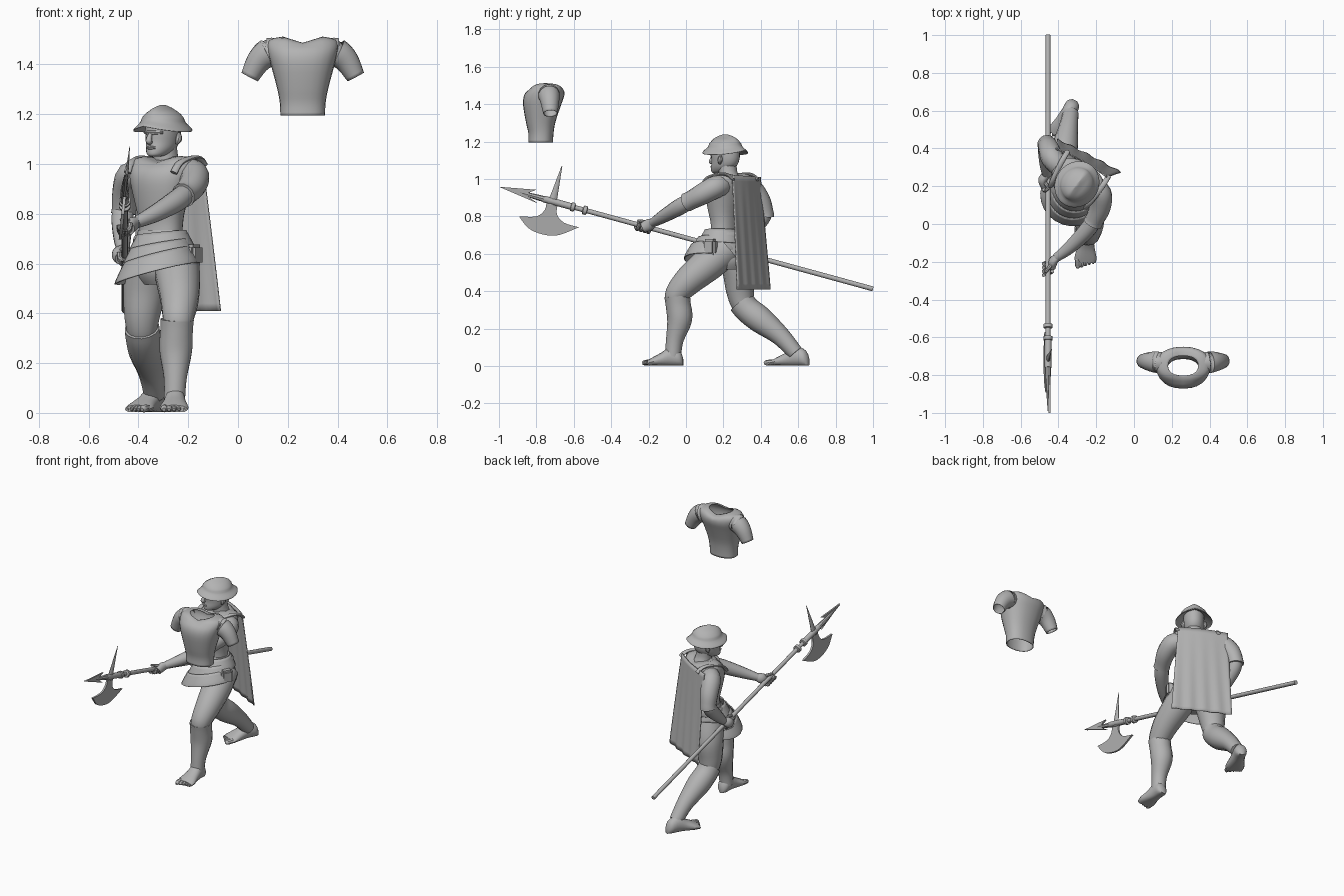
import bpy, bmesh, math
from mathutils import Vector, Matrix

cube = bpy.data.objects.get("Cube")
if cube:
    bpy.data.objects.remove(cube, do_unlink=True)

grey = bpy.data.materials.new("plain_grey")
grey.use_nodes = True
grey.diffuse_color = (0.45, 0.45, 0.45, 1)
grey.node_tree.nodes["Principled BSDF"].inputs["Base Color"].default_value = grey.diffuse_color
made = []
TAU = 2 * math.pi
YAW = -0.547  # the body is turned towards its right


def finish(name, bm, solid=0):
    bmesh.ops.recalc_face_normals(bm, faces=bm.faces)
    mesh = bpy.data.meshes.new(name)
    bm.to_mesh(mesh)
    bm.free()
    obj = bpy.data.objects.new(name, mesh)
    bpy.context.collection.objects.link(obj)
    mesh.materials.append(grey)
    if solid:
        mod = obj.modifiers.new("thickness", "SOLIDIFY")
        mod.thickness = solid
    made.append(obj)
    return obj


def smooth_path(keys, steps=4):
    """Catmull-Rom through tuples of any length."""
    out = []
    for i in range(len(keys) - 1):
        a, b, c, d = keys[max(i - 1, 0)], keys[i], keys[i + 1], keys[min(i + 2, len(keys) - 1)]
        for k in range(steps):
            t = k / steps
            out.append(tuple(q + 0.5 * t * (r - p + t * (2 * p - 5 * q + 4 * r - s + t * (3 * (q - r) + s - p)))
                             for p, q, r, s in zip(a, b, c, d)))
    return out + [tuple(keys[-1])]


def loft(name, rings, caps=True, solid=0):
    bm = bmesh.new()
    rows = [[bm.verts.new(p) for p in ring] for ring in rings]
    n = len(rows[0])
    for a, b in zip(rows, rows[1:]):
        for i in range(n):
            bm.faces.new((a[i], a[(i + 1) % n], b[(i + 1) % n], b[i]))
    if caps:
        bm.faces.new(rows[0])
        bm.faces.new(rows[-1])
    return finish(name, bm, solid)


def limb(name, keys, sides=14, steps=4, caps=True, solid=0, squash=1):
    """Round tube through (x, y, z, radius) keys."""
    pts = smooth_path(keys, steps)
    rings = []
    for i, p in enumerate(pts):
        t = Vector(pts[min(i + 1, len(pts) - 1)][:3]) - Vector(pts[max(i - 1, 0)][:3])
        t.normalize()
        ref = Vector((1, 0, 0)) if abs(t.x) < 0.9 else Vector((0, 1, 0))
        u = t.cross(ref).normalized()
        v = t.cross(u)
        rings.append([Vector(p[:3]) + p[3] * (math.cos(a) * u + squash * math.sin(a) * v)
                      for a in (TAU * k / sides for k in range(sides))])
    return loft(name, rings, caps, solid)


def stack(name, keys, place, sides=24, power=2.0, caps=True, solid=0, bend=None, steps=3):
    """Horizontal rings from (z, half width, front y, back y) keys."""
    rings = []
    for z, w, front, back in smooth_path(keys, steps):
        ring = []
        for k in range(sides):
            c, s = math.cos(TAU * k / sides), math.sin(TAU * k / sides)
            x = w * math.copysign(abs(c) ** (2 / power), c)
            y = (front + back) / 2 + (back - front) / 2 * math.copysign(abs(s) ** (2 / power), s)
            ring.append(place @ Vector((x, y, z + (bend(x, y, z) if bend else 0))))
        rings.append(ring)
    return loft(name, rings, caps, solid)


def plate(name, outline, thick):
    """Flat metal plate from a (y, z) outline, leaning with height."""
    bm = bmesh.new()
    face = bm.faces.new([bm.verts.new((-0.455 + (z - 0.88) * 0.1 - thick / 2, y, z)) for y, z in outline])
    ext = bmesh.ops.extrude_face_region(bm, geom=[face])
    bmesh.ops.translate(bm, vec=(thick, 0, 0), verts=[v for v in ext["geom"] if isinstance(v, bmesh.types.BMVert)])
    return finish(name, bm)


def placed(x, y, z, yaw=0):
    return Matrix.Translation((x, y, z)) @ Matrix.Rotation(yaw, 4, "Z")


# Breastplate shape, shared by the loose armour and the worn one
CHEST = [(0, .09, -.085, .047), (.05, .092, -.085, .05), (.11, .103, -.098, .06), (.2, .127, -.113, .09),
         (.25, .14, -.108, .107), (.285, .145, -.085, .105), (.307, .128, -.065, .09), (.317, .08, -.045, .06)]


def neck_dip(x, y, z):
    return -0.024 * max(0, z - 0.27) / 0.045 * max(0, 1 - abs(x) / 0.08)


loose = placed(.26, -.758, 1.195)
stack("loose_breastplate", CHEST, loose, power=2.3, caps=False, solid=.004, bend=neck_dip)
for side, label in ((1, "left"), (-1, "right")):
    limb("loose_sleeve_" + label,
         [(.26 + side * x, y, z, r) for x, y, z, r in
          ((.11, -.735, 1.45, .056), (.14, -.732, 1.446, .058), (.178, -.728, 1.412, .05), (.213, -.725, 1.35, .038))],
         caps=False, solid=.003)

# Torso, hips and neck
body = placed(-.30, .225, .715, YAW)
stack("breastplate", CHEST, body, power=2.3, bend=neck_dip)
stack("hips", [(-.2, .09, -.08, .09), (-.15, .12, -.11, .11), (-.07, .125, -.11, .09), (.02, .1, -.09, .06)], body)
limb("neck", [(-.285, .235, .98, .062), (-.29, .225, 1.03, .05), (-.295, .22, 1.09, .05)])

# Tilted skirt bands under a belt
stack("belt", [(0, .112, -.1, .075), (-.015, .12, -.11, .085), (-.04, .122, -.11, .085), (-.05, .118, -.105, .08)], body)
for k in range(3):
    g = .017 * k
    hem = placed(-.305 - .009 * k, .2 - .02 * k, .68 - .045 * k, YAW * .6)
    stack("skirt_band_%d" % (k + 1),
          [(.045, .1 + g, -.1 - g, .085 + g), (-.01, .13 + g, -.13 - g, .11 + g), (-.03, .137 + g, -.138 - g, .115 + g)],
          hem, caps=False, solid=.006, bend=lambda x, y, z: x * (.1 + .08 * k))

# Hip pouch
bm = bmesh.new()
bmesh.ops.create_cube(bm, size=1, matrix=placed(-.178, .13, .635, YAW) @ Matrix.Diagonal((.05, .075, .085, 1)))
bmesh.ops.bevel(bm, geom=bm.edges[:], offset=.012, segments=2, affect="EDGES")
finish("hip_pouch", bm)

# Head with face, turned with the body
head = placed(-.302, .21, 1.03, YAW - .1)
stack("head", [(0, .018, -.075, -.03), (.008, .036, -.085, .01), (.03, .052, -.085, .055), (.06, .06, -.08, .078),
               (.1, .064, -.082, .085), (.15, .06, -.075, .08), (.17, .03, -.04, .05)], head)


def on_head(keys):
    return [tuple(head @ Vector(k[:3])) + (k[3],) for k in keys]


limb("nose", on_head([(0, -.078, .1, .006), (0, -.09, .075, .011), (0, -.092, .062, .014), (0, -.08, .056, .008)]), 10)
limb("mouth", on_head([(-.022, -.077, .035, .004), (0, -.086, .036, .008), (.022, -.077, .035, .004)]), 8)
limb("brow", on_head([(-.045, -.06, .097, .006), (0, -.08, .096, .01), (.045, -.06, .097, .006)]), 8)
for side, label in ((1, "left"), (-1, "right")):
    limb("ear_" + label, on_head([(side * .062, .01, .05, .006), (side * .068, .016, .072, .014),
                                  (side * .066, .02, .095, .006)]), 8)

# Helmet with a drooping brim and a ridge along the crown
stack("helmet", [(.135, .06, -.07, .07), (.112, .108, -.12, .12), (.109, .113, -.126, .126), (.116, .112, -.124, .124),
                 (.138, .09, -.096, .096), (.158, .078, -.09, .09), (.178, .057, -.073, .073),
                 (.191, .033, -.048, .048), (.2, .004, -.014, .014)],
      head, sides=32, bend=lambda x, y, z: .008 * max(0, 1 - abs(x) / .03) if z > .15 else -.2 * abs(x) + .012)

# Arms: sleeves, forearms and gripping hands
limb("sleeve_left", [(-.22, .2, .965, .055), (-.178, .16, .957, .06), (-.18, .09, .92, .057), (-.208, .025, .885, .05),
                     (-.22, .002, .874, .051)])
limb("forearm_left", [(-.205, .03, .887, .042), (-.25, -.035, .85, .044), (-.335, -.12, .8, .035),
                      (-.41, -.178, .765, .024)])
limb("sleeve_right", [(-.385, .295, .96, .055), (-.43, .345, .95, .06), (-.45, .395, .885, .056), (-.458, .418, .82, .05),
                      (-.46, .42, .8, .052)])
limb("forearm_right", [(-.46, .42, .82, .044), (-.465, .39, .77, .044), (-.465, .31, .695, .034), (-.46, .26, .652, .025)])


def shaft_z(y):
    return 0.685 - 0.273 * y


def hand(label, wrist, y, side):
    zc = shaft_z(y)
    limb("palm_" + label, [wrist + (.024,), (-.455 + side * .028, y + .015, zc + .012, .032),
                           (-.455 + side * .02, y - .02, zc - .004, .026)], squash=.75)
    for f in range(4):
        fy = y + .02 - .02 * f
        limb("finger_%s_%d" % (label, f + 1),
             [(-.455 + side * .024 * math.cos(a), fy - .006 * a, shaft_z(fy) - .024 * math.sin(a), .0095)
              for a in (-.4, .6, 1.5, 2.4, 3.2)], 8, 2)
    limb("thumb_" + label, [(-.455 + side * .03, y + .01, zc + .02, .011), (-.455, y - .025, zc + .03, .01),
                            (-.47, y - .045, shaft_z(y - .045) + .022, .007)], 8)


hand("left", (-.405, -.175, .767), -.212, 1)
hand("right", (-.46, .262, .655), .22, -1)

# Legs and boots
limb("thigh_left", [(-.255, .215, .63, .093), (-.242, .125, .55, .091), (-.235, .02, .462, .079), (-.24, -.048, .385, .064),
                    (-.243, -.05, .34, .055)])
limb("boot_left", [(-.245, -.047, .375, .069), (-.247, -.042, .33, .067), (-.25, -.034, .25, .067),
                   (-.252, -.06, .14, .047), (-.255, -.07, .05, .043)])
limb("thigh_right", [(-.355, .255, .62, .093), (-.372, .285, .51, .091), (-.385, .29, .4, .075), (-.385, .305, .33, .062),
                     (-.38, .34, .29, .055)])
limb("boot_right", [(-.386, .297, .34, .071), (-.38, .33, .3, .071), (-.367, .4, .245, .071), (-.348, .505, .16, .052),
                    (-.335, .585, .07, .042)])


# Bare feet with toes
def foot(label, heel, yaw, size):
    base = placed(heel[0], heel[1], 0, yaw)
    rings = []
    for d, w, h in smooth_path([(0, .014, .04), (.02, .036, .08), (.07, .04, .1), (.12, .047, .07), (.17, .058, .045),
                                (.2, .054, .03)], 3):
        rings.append([base @ Vector((w * math.cos(a), -d * size, max(.003, h / 2 + h * .55 * math.sin(a))))
                      for a in (TAU * k / 16 for k in range(16))])
    loft("foot_" + label, rings)
    inner = -1 if label == "left" else 1
    for t in range(5):
        r = .015 - .0017 * t
        x, end = inner * (.039 - .02 * t), (.232 - .007 * t) * size
        limb("toe_%s_%d" % (label, t + 1),
             [tuple(base @ Vector((x, -d, z))) + (q,) for d, z, q in
              ((.175 * size, .02, r), (end - .015, .017, r), (end, .013, r * .5))], 8, 3)


foot("left", (-.25, -.015), -.04, .95)
foot("right", (-.313, .655), -.46, 1.05)

# Cape hanging from the shoulders with shallow folds
bm = bmesh.new()
NU, NV = 24, 20
corners = [Vector(c) for c in ((-.415, .4, 1.01), (-.142, .25, 1.02), (-.405, .45, .41), (-.068, .275, .41))]
back = Vector((.52, .85, 0))
grid = []
for j in range(NV + 1):
    v = j / NV
    a, b = corners[0].lerp(corners[2], v), corners[1].lerp(corners[3], v)
    grid.append([bm.verts.new(a.lerp(b, i / NU) + back * (.013 * math.sin(math.pi * i / NU) * (1 - .7 * v)
                 + .004 * v * math.sin(i * 1.1 + 2 * v))) for i in range(NU + 1)])
for j in range(NV):
    for i in range(NU):
        bm.faces.new((grid[j][i], grid[j][i + 1], grid[j + 1][i + 1], grid[j + 1][i]))
finish("cape", bm, .006)
for s, label in ((.115, "left"), (-.115, "right")):
    limb("cape_strap_" + label,
         [tuple(body @ Vector((s * q, y, z))) + (.009,) for q, y, z in
          ((1.1, .11, .28), (1.1, .075, .306), (1.08, .02, .31), (1, -.06, .29), (.95, -.098, .25))], 10, squash=1.6)

# Polearm: shaft, rings, point, spike and axe blade
limb("shaft", [(-.455, y, shaft_z(y), r) for y, r in ((1, .013), (.3, .013), (-.5, .013), (-.75, .013))], 12, 1)
limb("point_core", [(-.455, -.72, shaft_z(-.72), .018), (-.455, -.85, shaft_z(-.85), .012),
                    (-.455, -.99, shaft_z(-.99), .002)], 8)
for y in (-.54, -.605):
    limb("shaft_ring", [(-.455, y + d, shaft_z(y + d), r) for d, r in
                        ((.012, .014), (.009, .024), (-.009, .024), (-.012, .014))], 14, 1)
limb("head_socket", [(-.455, y, shaft_z(y), .018) for y in (-.6, -.76)], 12, 1)
plate("spear_point", [(-1, .958), (-.8, .942), (-.845, .925), (-.76, .9), (-.76, .884), (-.84, .902), (-.79, .868)], .01)
limb("spike", [(-.457, -.72, .86, .026), (-.45, -.7, .93, .017), (-.435, -.663, 1.07, .002)], 8, squash=.5)
arc = smooth_path([(-.893, .8), (-.84, .735), (-.76, .702), (-.68, .7), (-.572, .742)], 5)
inner = smooth_path([(-.572, .742), (-.65, .765), (-.69, .81), (-.685, .87)], 4)
outer = smooth_path([(-.745, .885), (-.755, .835), (-.8, .8), (-.893, .8)], 4)
plate("axe_blade", arc + inner[1:] + outer[:-1], .012)

# Smooth shading with sharp edges kept
bpy.ops.object.select_all(action="DESELECT")
for obj in made:
    obj.select_set(True)
bpy.context.view_layer.objects.active = made[0]
bpy.ops.object.shade_smooth_by_angle(angle=math.radians(40))
